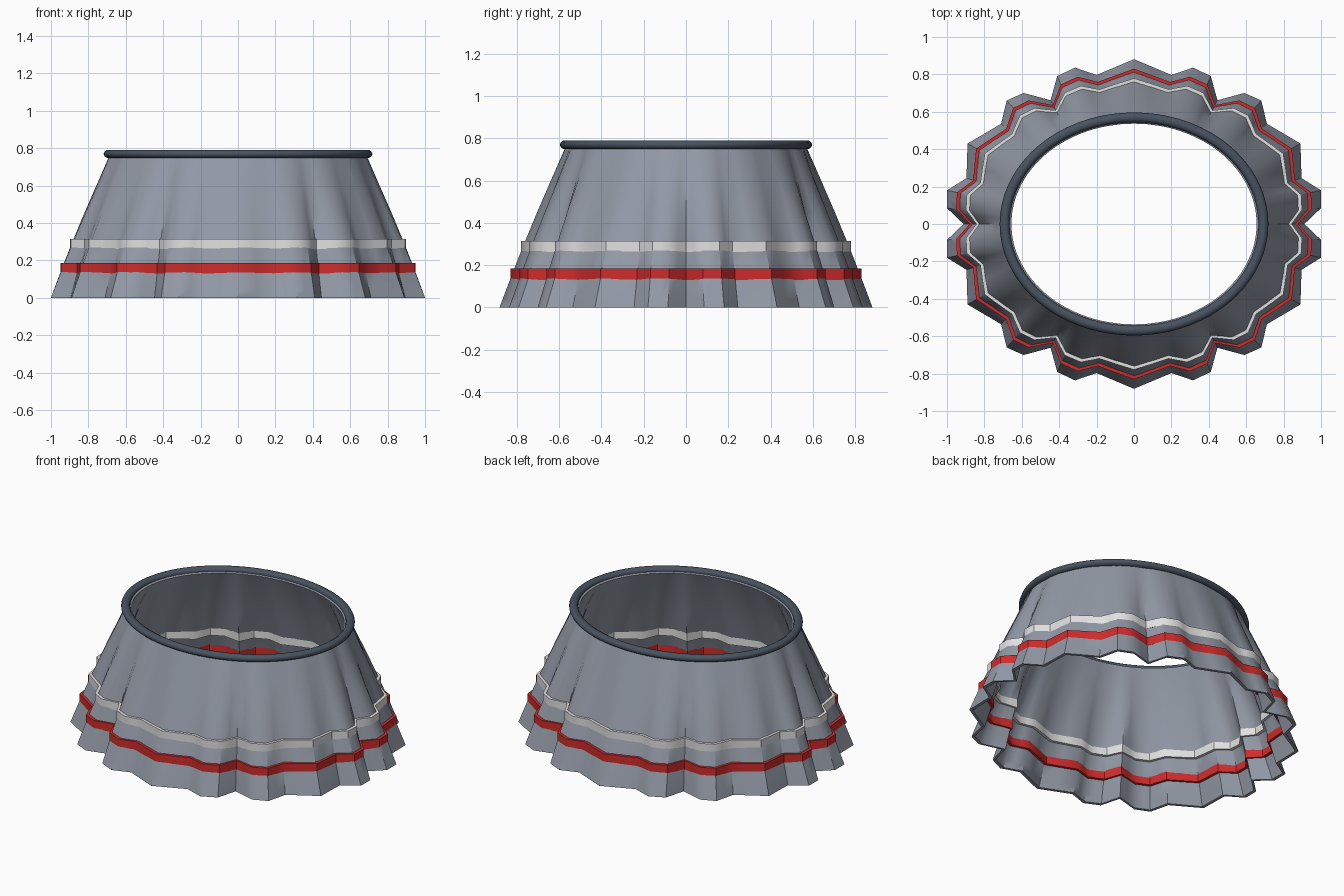
import bpy, bmesh, math

if "Cube" in bpy.data.objects:
    bpy.data.objects.remove(bpy.data.objects["Cube"])

# Pleated hem outline, one quadrant from +x to +y
QUAD = [(0.91, 0), (1.0, 0.085), (1.0, 0.18), (0.895, 0.245), (0.89, 0.43),
        (0.71, 0.535), (0.68, 0.66), (0.59, 0.70), (0.445, 0.66),
        (0.41, 0.79), (0.315, 0.835), (0.2, 0.795), (0, 0.88)]
TOP_Z, TOP_A, TOP_B = 0.775, 0.672, 0.552
SUB = 2

half = QUAD + [(-x, y) for x, y in QUAD[-2::-1]]
outline = half + [(x, -y) for x, y in half[-2:0:-1]]


def material(name, rgb):
    m = bpy.data.materials.new(name)
    m.diffuse_color = (*rgb, 1)
    m.use_nodes = True
    m.node_tree.nodes["Principled BSDF"].inputs["Base Color"].default_value = m.diffuse_color
    return m


grey = material("cloth grey", (0.29, 0.32, 0.38))
dark = material("dark slate", (0.065, 0.085, 0.115))
white = material("off white", (0.75, 0.75, 0.75))
red = material("red", (0.62, 0.025, 0.025))


def cloth_ring(z, offset=0.0):
    """Ring of the skirt at height z: pleated at the hem, elliptical at the waist."""
    t = z / TOP_Z
    swell = 1 + 0.012 * math.sin(math.pi * t)
    ring = []
    n = len(outline)
    for i in range(n):
        (x0, y0), (x1, y1) = outline[i], outline[(i + 1) % n]
        for s in range(SUB):
            f = s / SUB
            x, y = x0 + (x1 - x0) * f, y0 + (y1 - y0) * f
            a = math.atan2(y / 0.85, x / 0.96)
            px = (x * 0.99 * (1 - t) + TOP_A * math.cos(a) * t) * swell
            py = (y * 0.99 * (1 - t) + TOP_B * math.sin(a) * t) * swell
            r = math.hypot(px, py)
            ring.append((px * (1 + offset / r), py * (1 + offset / r), z))
    return ring


def loft(name, rings, mat, closed=False, angle=40):
    """Skin a stack of rings into one object."""
    bm = bmesh.new()
    rows = [[bm.verts.new(p) for p in ring] for ring in rings]
    n = len(rows[0])
    for j in range(len(rows) if closed else len(rows) - 1):
        a, b = rows[j], rows[(j + 1) % len(rows)]
        for i in range(n):
            k = (i + 1) % n
            bm.faces.new((a[i], a[k], b[k], b[i]))
    bmesh.ops.recalc_face_normals(bm, faces=bm.faces)
    mesh = bpy.data.meshes.new(name)
    bm.to_mesh(mesh)
    bm.free()
    mesh.materials.append(mat)
    ob = bpy.data.objects.new(name, mesh)
    bpy.context.collection.objects.link(ob)
    bpy.ops.object.select_all(action='DESELECT')
    ob.select_set(True)
    bpy.context.view_layer.objects.active = ob
    bpy.ops.object.shade_smooth_by_angle(angle=math.radians(angle))
    return ob


# Flared cloth with a closed thickness: outer wall up, inner wall down
levels = [0, 0.04, 0.15, 0.29, 0.45, 0.62, TOP_Z]
outer = [cloth_ring(z, 0.010) for z in levels]
inner = [cloth_ring(z, -0.010) for z in levels[::-1]]
inner[0] = [(x * 0.99, y * 0.99, z - 0.015) for x, y, z in inner[0]]
loft("skirt", outer + inner, grey, closed=True)


# Trim bands with upright walls straddling the cloth
def band(name, z0, z1, mat):
    mid = (z0 + z1) / 2
    def wall(z, off):
        return [(x, y, z) for x, y, _ in cloth_ring(mid, off)]
    loft(name, [wall(z0, 0.018), wall(z1, 0.018), wall(z1, -0.018), wall(z0, -0.018)],
         mat, closed=True)


band("red_trim", 0.13, 0.185, red)
band("white_trim", 0.262, 0.315, white)

# Rolled waist rim
SIDES, STEPS, R = 10, 72, 0.022
rim = []
for j in range(SIDES):
    u = 2 * math.pi * j / SIDES
    d, z = R * 1.2 * math.cos(u), 0.769 + R * math.sin(u)
    rim.append([((0.692 + d) * math.cos(v), (0.570 + d) * math.sin(v), z)
                for v in (2 * math.pi * i / STEPS for i in range(STEPS))])
loft("waist_rim", rim, dark, closed=True, angle=60)
